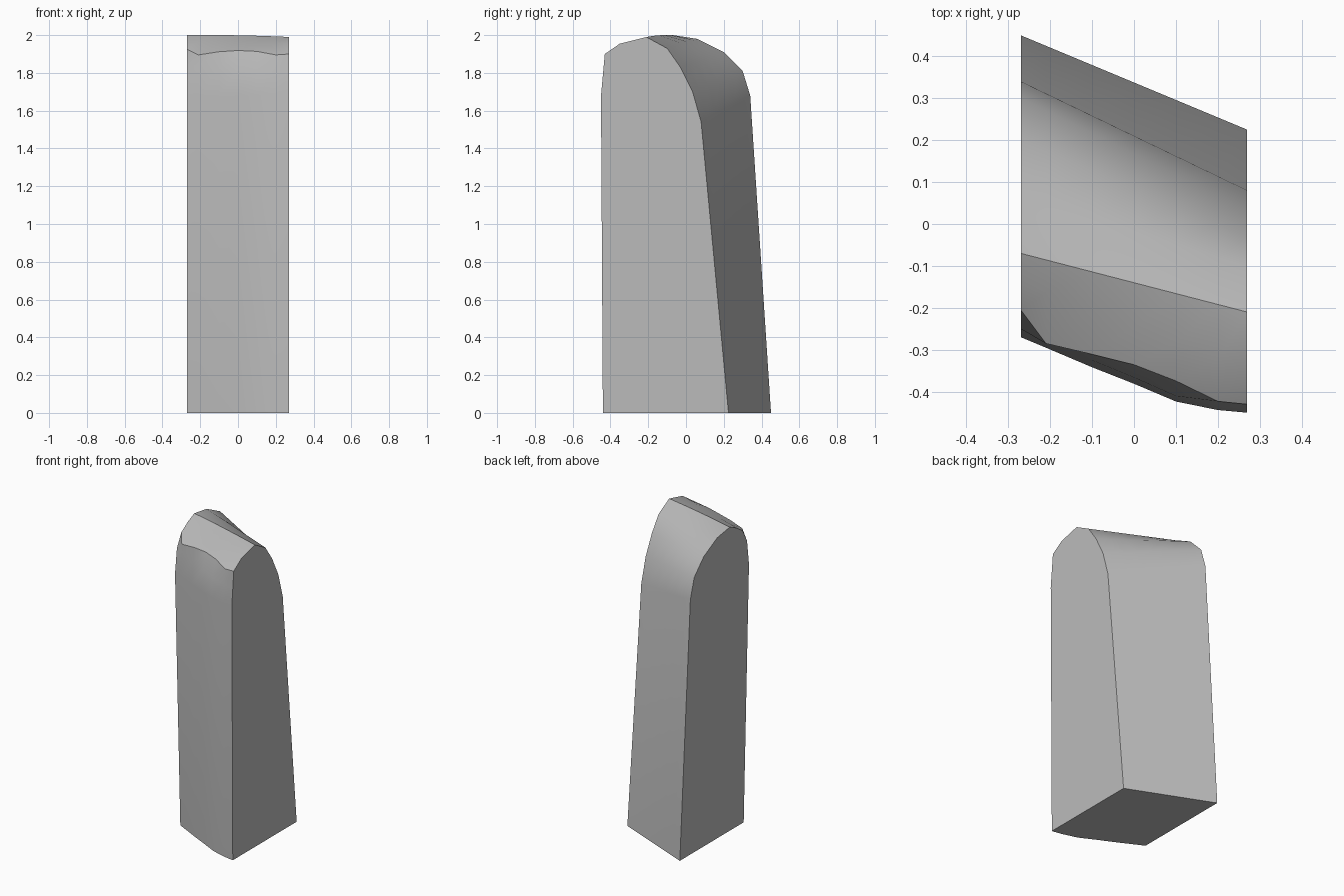
import bpy, bmesh, math

cube = bpy.data.objects.get("Cube")
if cube:
    bpy.data.objects.remove(cube, do_unlink=True)

# Plain grey stone
stone = bpy.data.materials.new("grey_stone")
stone.use_nodes = True
grey = (0.5, 0.5, 0.5, 1)
stone.diffuse_color = grey
stone.node_tree.nodes["Principled BSDF"].inputs["Base Color"].default_value = grey

# Side outlines (y, z), from front foot over the crown to back foot
left_side = [(-.44, 0), (-.45, 1.68), (-.44, 1.79), (-.43, 1.9), (-.35, 1.955), (-.21, 1.99),
             (-.1, 1.93), (-.03, 1.83), (.035, 1.7), (.08, 1.54), (.225, 0)]
right_side = [(-.215, 0), (-.27, 1.68), (-.25, 1.84), (-.205, 1.925), (-.14, 1.968), (-.07, 2),
              (.06, 1.98), (.2, 1.91), (.3, 1.81), (.34, 1.68), (.45, 0)]

# Columns across the width: x, bow of the front face, forward and upward bow of the brow
columns = [(-.27, 0, 0, 0), (-.21, .005, .055, -.027), (-.1, .015, .035, -.005),
           (0, .021, .018, .006), (.1, .03, .015, .006), (.2, .017, .022, -.008), (.27, 0, 0, 0)]
BROW, RIDGE = 3, 5

bm = bmesh.new()
rings = []
for x, bow, brow, lift in columns:
    t = (x + .27) / .54
    ring = []
    for i, ((y0, z0), (y1, z1)) in enumerate(zip(right_side, left_side)):
        y, z = y0 + (y1 - y0) * t, z0 + (z1 - z0) * t
        if i < BROW:
            y -= bow
        elif i == BROW:
            y, z = y - brow, z + lift
        elif i == RIDGE:
            z += .016 * t * (1 - t)
        ring.append(bm.verts.new((x, y, z)))
    rings.append(ring)

# Skin between the columns, including the base, then close both sides
count = len(left_side)
for a, b in zip(rings, rings[1:]):
    for i in range(count):
        j = (i + 1) % count
        bm.faces.new((a[i], a[j], b[j], b[i]))
bm.faces.new(rings[0])
bm.faces.new(rings[-1])
bmesh.ops.recalc_face_normals(bm, faces=bm.faces)

mesh = bpy.data.meshes.new("standing_stone")
bm.to_mesh(mesh)
bm.free()
mesh.materials.append(stone)
stone_block = bpy.data.objects.new("standing_stone", mesh)
bpy.context.collection.objects.link(stone_block)

# Soft crown, crisp side edges
bpy.context.view_layer.objects.active = stone_block
stone_block.select_set(True)
bpy.ops.object.shade_smooth_by_angle(angle=math.radians(32))
